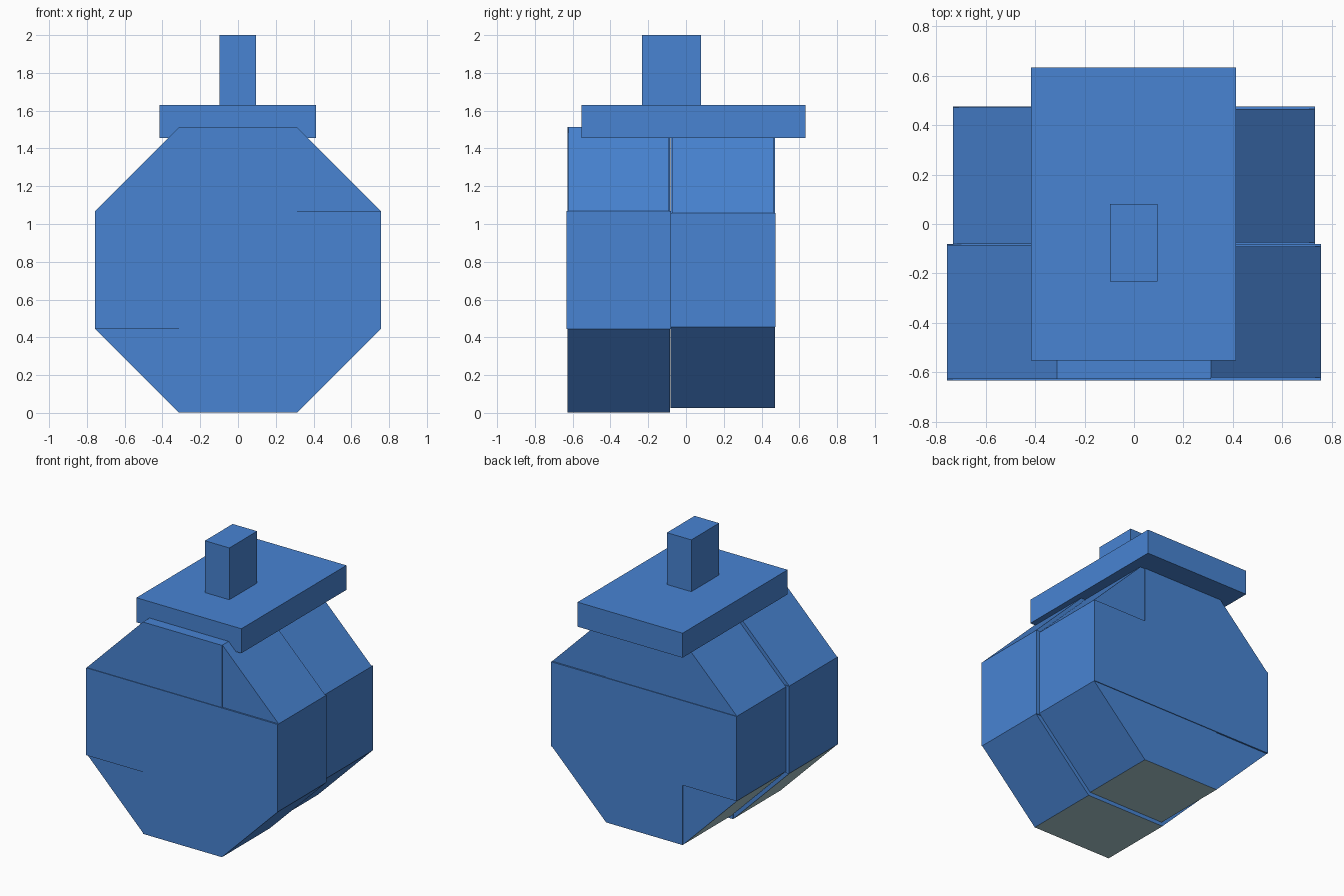
import bpy
import bmesh
from mathutils import Vector

cube = bpy.data.objects.get("Cube")
if cube:
    bpy.data.objects.remove(cube, do_unlink=True)


def material(name, color):
    mat = bpy.data.materials.new(name)
    mat.use_nodes = True
    mat.diffuse_color = color
    mat.node_tree.nodes["Principled BSDF"].inputs["Base Color"].default_value = color
    return mat


blue = material("blue", (0.065, 0.23, 0.65, 1))
pale = material("pale grey", (0.41, 0.6, 0.63, 1))


def prism(name, outline, y0, y1, pale_dir=None):
    """Extrude an x/z outline along y; faces pointing along pale_dir turn pale."""
    bm = bmesh.new()
    face = bm.faces.new([bm.verts.new((x, y0, z)) for x, z in outline])
    new = bmesh.ops.extrude_face_region(bm, geom=[face])["geom"]
    verts = [v for v in new if isinstance(v, bmesh.types.BMVert)]
    bmesh.ops.translate(bm, verts=verts, vec=(0, y1 - y0, 0))
    bmesh.ops.recalc_face_normals(bm, faces=bm.faces)
    bm.normal_update()
    if pale_dir:
        for f in bm.faces:
            if f.normal.dot(Vector(pale_dir).normalized()) > 0.95:
                f.material_index = 1
    mesh = bpy.data.meshes.new(name)
    bm.to_mesh(mesh)
    bm.free()
    mesh.materials.append(blue)
    mesh.materials.append(pale)
    bpy.context.collection.objects.link(bpy.data.objects.new(name, mesh))


def box(name, x0, x1, y0, y1, z0, z1, pale_dir=None):
    prism(name, [(x0, z0), (x1, z0), (x1, z1), (x0, z1)], y0, y1, pale_dir)


# Octagonal slab: wide band, upright column and four corner wedges
def slab(name, y0, y1, scale):
    mid = 0.757
    r, a = 0.756 * scale, 0.312 * scale
    box(name + "_band", -r, r, y0, y1, mid - a, mid + a)
    box(name + "_column", -a, a, y0 + 0.005, y1 - 0.005, mid - r, mid + r, (0, 0, -1))
    for sx, side in ((-1, "right"), (1, "left")):
        for sz, level in ((-1, "lower"), (1, "upper")):
            inset = 0.011 if sx == sz else 0.005
            corner = [(sx * a, mid + sz * a), (sx * r, mid + sz * a), (sx * a, mid + sz * r)]
            prism(f"{name}_{level}_{side}_wedge", corner, y0 + inset, y1 - inset,
                  (-1, 0, -1) if sx == sz == -1 else None)


slab("front_slab", -0.632, -0.08, 1.0)
slab("back_slab", -0.086, 0.475, 0.968)

# Lid and handle
box("lid", -0.416, 0.413, -0.552, 0.633, 1.455, 1.63)
box("handle", -0.098, 0.095, -0.233, 0.08, 1.63, 2.0)
